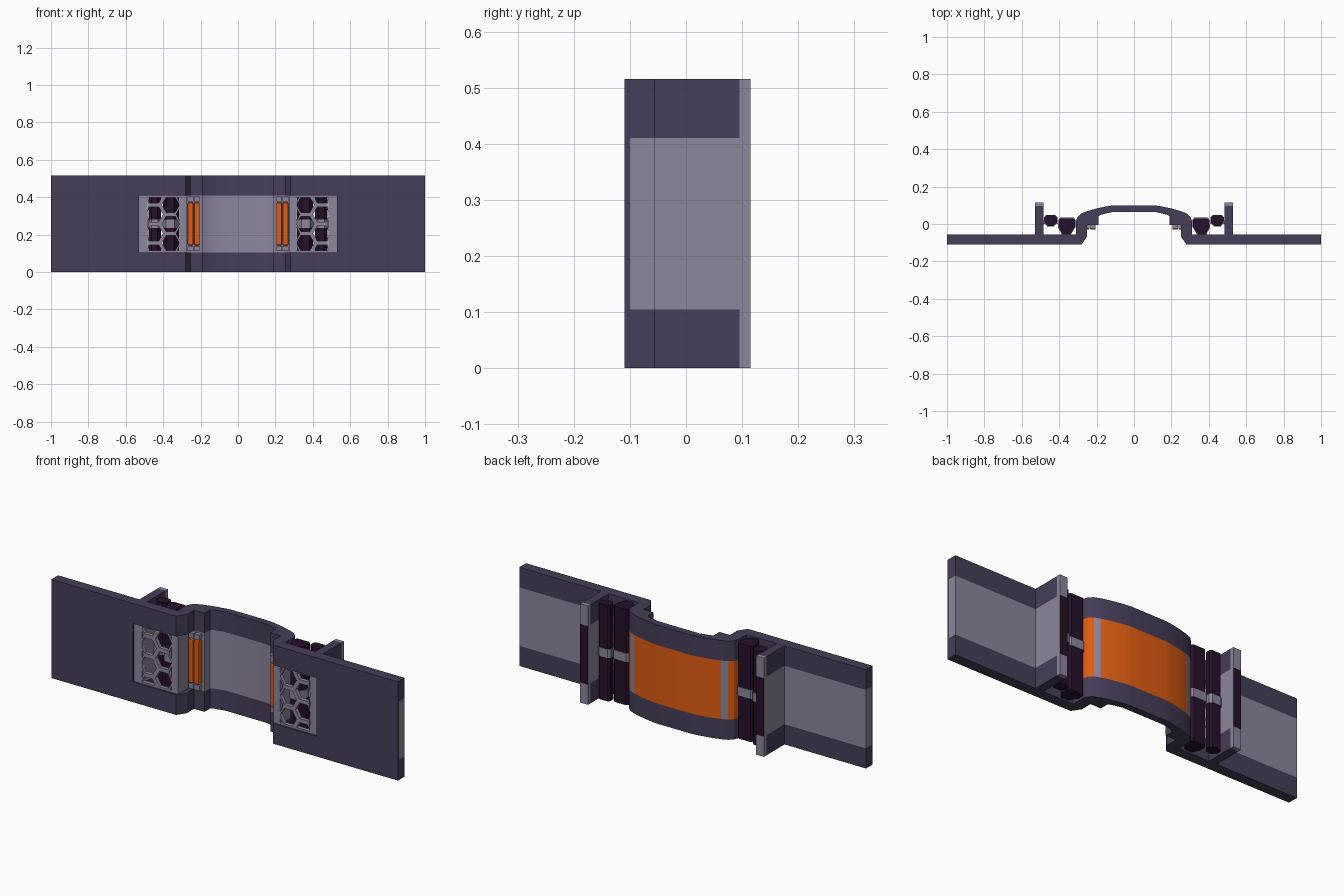
import bpy, bmesh, math

cube = bpy.data.objects.get("Cube")
if cube:
    bpy.data.objects.remove(cube, do_unlink=True)


def material(name, rgb):
    m = bpy.data.materials.new(name)
    m.use_nodes = True
    m.diffuse_color = (*rgb, 1)
    bsdf = next(n for n in m.node_tree.nodes if n.type == "BSDF_PRINCIPLED")
    bsdf.inputs["Base Color"].default_value = (*rgb, 1)
    return m


DARK = material("dark slate", (0.062, 0.047, 0.1))
LIGHT = material("pale mauve grey", (0.27, 0.24, 0.34))
ORANGE = material("orange", (0.75, 0.11, 0.006))
PURPLE = material("deep purple", (0.019, 0.005, 0.024))

H, LOW, HIGH = 0.515, 0.105, 0.41      # total height and the inset band


def finish(name, bm, mats, rule=None, smooth=False):
    bmesh.ops.recalc_face_normals(bm, faces=bm.faces[:])
    bm.normal_update()
    if rule:
        for f in bm.faces:
            f.material_index = rule(f.normal, f.calc_center_median())
    me = bpy.data.meshes.new(name)
    bm.to_mesh(me)
    bm.free()
    for m in mats:
        me.materials.append(m)
    ob = bpy.data.objects.new(name, me)
    bpy.context.collection.objects.link(ob)
    if smooth:
        bpy.ops.object.select_all(action="DESELECT")
        ob.select_set(True)
        bpy.context.view_layer.objects.active = ob
        bpy.ops.object.shade_smooth_by_angle(angle=math.radians(25))
    return ob


def extrude(name, pts, z0, z1, mats, rule=None, smooth=False):
    """Raise a plan outline from z0 to z1."""
    bm = bmesh.new()
    face = bm.faces.new([bm.verts.new((x, y, z0)) for x, y in pts])
    top = bmesh.ops.extrude_face_region(bm, geom=[face])["geom"]
    verts = [v for v in top if isinstance(v, bmesh.types.BMVert)]
    bmesh.ops.translate(bm, verts=verts, vec=(0, 0, z1 - z0))
    return finish(name, bm, mats, rule, smooth)


def box(name, side, x0, x1, y0, y1, z0, z1, mats, rule=None):
    pts = [(x0, y0), (x1, y0), (x1, y1), (x0, y1)]
    return extrude(name, [(side * x, y) for x, y in pts], z0, z1, mats, rule)


def mirrored(half):
    return half + [(-x, y) for x, y in reversed(half)]


# Back of the arch, shared by the rails and the band
arch_back = [(0.31, -0.055), (0.31, 0.015), (0.302, 0.037), (0.282, 0.056),
             (0.25, 0.069), (0.2, 0.083), (0.13, 0.097), (0.1, 0.1)]
arch_front = [(0.12, 0.063), (0.175, 0.05), (0.19, 0.042), (0.19, -0.005)]

# Upper and lower dark rails: full cross-section
rail_back = mirrored([(1, -0.055)] + arch_back)
rail_front = mirrored([(-x, y) for x, y in arch_front]
                      [::-1][::-1])
rail_front = [(-1, -0.11), (-0.28, -0.11), (-0.25, -0.065), (-0.25, -0.005)]
rail_front += [(-x, y) for x, y in reversed(arch_front)]
rail_front += arch_front
rail_front += [(0.25, -0.005), (0.25, -0.065), (0.28, -0.11), (1, -0.11)]
for name, z0, z1 in (("lower_rail", 0, LOW), ("upper_rail", HIGH, H)):
    extrude(name, rail_back + rail_front, z0, z1, [DARK], smooth=True)

# Middle band of the arch: orange behind, pale in front
band_front = [(-0.305, -0.1), (-0.275, -0.1), (-0.275, 0)]
band_front += [(-x, y) for x, y in reversed(arch_front)]
band_front += arch_front + [(0.275, 0), (0.275, -0.1), (0.305, -0.1)]
extrude("arch_band", mirrored(arch_back) + band_front, LOW, HIGH, [LIGHT, ORANGE],
        lambda n, c: int(n.y > 0.1 and c.y > 0.0 and (abs(c.x) > 0.28 or c.y > 0.065)),
        smooth=True)


def grille(name, side):
    """Honeycomb of flat hexagonal rings, clipped to the window."""
    bm = bmesh.new()
    pitch = 0.102
    outer, inner = pitch / math.sqrt(3) + 0.001, 0.047
    mid = (LOW + HIGH) / 2

    def point(cx, cz, r, k, y):
        a = math.radians(60 * k)
        x = min(max(cx + r * math.cos(a), 0.305), 0.49)
        z = min(max(cz + r * math.sin(a), LOW), HIGH)
        return bm.verts.new((side * x, y, z))

    for cx, offsets in ((0.36, (-1, 0, 1)), (0.448, (-1.5, -0.5, 0.5, 1.5))):
        for o in offsets:
            rings = [[point(cx, mid + o * pitch, r, k, y) for k in range(6)]
                     for r, y in ((outer, -0.1), (inner, -0.1),
                                  (inner, -0.08), (outer, -0.08))]
            for i in range(4):
                a, b = rings[i], rings[(i + 1) % 4]
                for k in range(6):
                    j = (k + 1) % 6
                    bm.faces.new((a[k], a[j], b[j], b[k]))
    bmesh.ops.dissolve_degenerate(bm, dist=0.0002, edges=bm.edges[:])
    finish(name, bm, [LIGHT])


# Plan outlines of the two rollers
rollers = {
    "large_roller": [(0.315, -0.012), (0.342, -0.055), (0.382, -0.055), (0.402, -0.018),
                     (0.402, 0.018), (0.392, 0.03), (0.325, 0.03), (0.315, 0.018)],
    "small_roller": [(0.412, 0.01), (0.43, -0.01), (0.462, -0.01), (0.478, 0.01),
                     (0.478, 0.035), (0.468, 0.045), (0.422, 0.045), (0.412, 0.035)],
}

for side, tag in ((1, "left"), (-1, "right")):
    # Wing: dark front skin over a pale inlay
    box(tag + "_wing_skin", side, 0.53, 1, -0.11, -0.1, LOW, HIGH, [DARK])
    box(tag + "_wing_inlay", side, 0.53, 1, -0.1, -0.055, LOW, HIGH, [LIGHT])

    # Upright fin beside the window
    box(tag + "_fin", side, 0.485, 0.53, -0.1, 0.115, LOW, HIGH, [LIGHT, PURPLE],
        lambda n, c: int(n.y > 0.5))
    for end, z0, z1 in (("lower", 0, LOW), ("upper", HIGH, H)):
        box(f"{tag}_{end}_fin_root", side, 0.485, 0.53, -0.06, 0.095, z0, z1, [DARK])
        box(f"{tag}_{end}_fin_tip", side, 0.485, 0.53, 0.095, 0.115, z0, z1, [LIGHT])

    # Window grille and its frame
    grille(tag + "_grille", side)
    box(tag + "_frame_inner", side, 0.3, 0.313, -0.1, -0.08, LOW, HIGH, [LIGHT])
    for end, z0, z1 in (("lower", LOW, LOW + 0.01), ("upper", HIGH - 0.01, HIGH)):
        box(f"{tag}_{end}_frame", side, 0.3, 0.49, -0.1, -0.08, z0, z1, [LIGHT])

    # Rollers with a strap around the middle
    for name, pts in rollers.items():
        extrude(f"{tag}_{name}", [(side * x, y) for x, y in pts], 0.008, H - 0.008,
                [PURPLE], smooth=True)
        cx = sum(x for x, y in pts) / len(pts)
        cy = sum(y for x, y in pts) / len(pts)
        wrap = [(side * (cx + (x - cx) * 1.1), cy + (y - cy) * 1.1) for x, y in pts]
        extrude(f"{tag}_{name}_strap", wrap, 0.235, 0.28, [LIGHT])
    box(tag + "_strap_link", side, 0.38, 0.49, 0, 0.02, 0.235, 0.28, [LIGHT])

    # Orange contact bars with pale end caps
    for i, x in enumerate((0.205, 0.239)):
        bar = box(f"{tag}_bar_{i + 1}", side, x, x + 0.03, -0.03, 0.002, 0.143, 0.372, [ORANGE])
        bevel = bar.modifiers.new("soft edges", "BEVEL")
        bevel.width, bevel.segments = 0.006, 2
        for end, z0, z1 in (("lower", 0.112, 0.139), ("upper", 0.376, 0.403)):
            box(f"{tag}_{end}_cap_{i + 1}", side, x, x + 0.03, -0.025, 0.002, z0, z1, [LIGHT])
